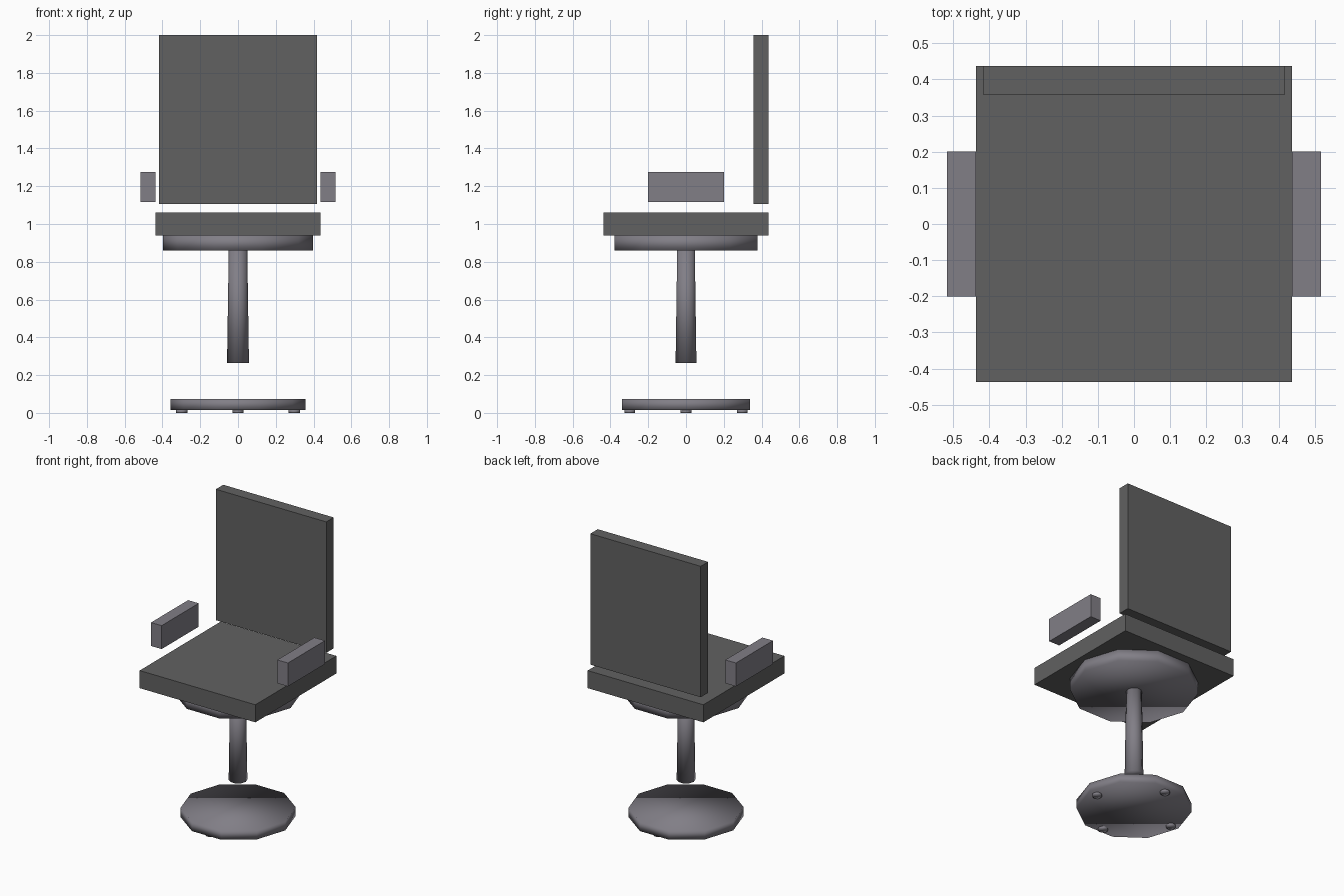
import bpy, bmesh
from mathutils import Matrix

if "Cube" in bpy.data.objects:
    bpy.data.objects.remove(bpy.data.objects["Cube"])

SIDES = 10


def add_object(name, bm, smooth=False):
    mesh = bpy.data.meshes.new(name)
    bm.to_mesh(mesh)
    bm.free()
    for p in mesh.polygons:
        p.use_smooth = smooth
    ob = bpy.data.objects.new(name, mesh)
    bpy.context.collection.objects.link(ob)
    ob.data.materials.append(materials["metal" if smooth or "arm" in name else "pad"])
    return ob


def box(name, lo, hi):
    bm = bmesh.new()
    size = [b - a for a, b in zip(lo, hi)]
    mid = [(a + b) / 2 for a, b in zip(lo, hi)]
    bmesh.ops.create_cube(bm, size=1, matrix=Matrix.Translation(mid) @ Matrix.Diagonal((*size, 1)))
    return add_object(name, bm)


def drum(name, r_bottom, r_top, z0, z1, x=0, y=0):
    # ten-sided, fully smooth, with corners on the x axis
    bm = bmesh.new()
    bmesh.ops.create_cone(bm, cap_ends=True, segments=SIDES, radius1=r_bottom,
                          radius2=r_top, depth=z1 - z0)
    # put a corner at +x whatever the primitive's start angle
    first = max(bm.verts, key=lambda v: v.co.y)
    ang = first.co.xy.angle_signed((1, 0))
    bmesh.ops.rotate(bm, verts=bm.verts, matrix=Matrix.Rotation(-ang, 3, 'Z'))
    bmesh.ops.translate(bm, verts=bm.verts, vec=(x, y, (z0 + z1) / 2))
    return add_object(name, bm, smooth=True)


materials = {}
for key, col in (("metal", (0.22, 0.21, 0.24, 1)), ("pad", (0.12, 0.12, 0.12, 1))):
    materials[key] = bpy.data.materials.new(key)
    materials[key].diffuse_color = col

# Cushions
box("seat", (-0.437, -0.437, 0.94), (0.437, 0.437, 1.06))
box("backrest", (-0.417, 0.357, 1.106), (0.417, 0.437, 2.0))

# Floating armrests
for side, x in (("left", -0.477), ("right", 0.477)):
    box(side + "_armrest", (x - 0.04, -0.2, 1.116), (x + 0.04, 0.2, 1.276))

# Swivel plate, tapered column and floor disc
drum("swivel_plate", 0.397, 0.397, 0.86, 0.94)
drum("column", 0.058, 0.049, 0.265, 0.86)
drum("floor_disc", 0.357, 0.357, 0.014, 0.074)

# Small feet under the disc
for i, (x, y) in enumerate(((0.298, 0), (-0.298, 0), (0, 0.298), (0, -0.298))):
    drum(f"foot_{i + 1}", 0.03, 0.03, 0.0, 0.014, x, y)

for m in bpy.data.materials:
    if m.users and not m.is_grease_pencil:
        m.use_nodes = True
        m.node_tree.nodes["Principled BSDF"].inputs["Base Color"].default_value = m.diffuse_color
